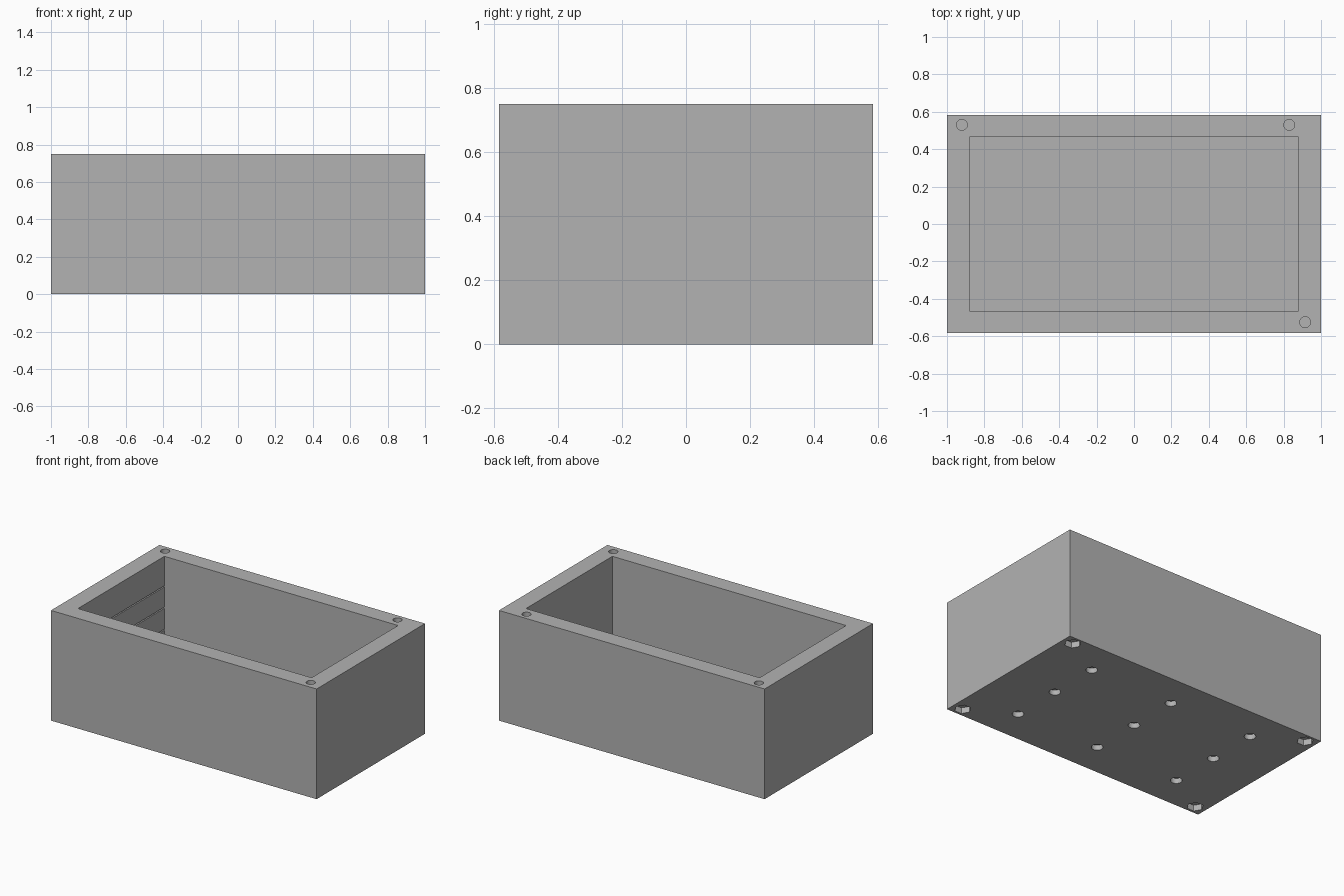
import bpy
import math

cube = bpy.data.objects.get("Cube")
if cube:
    bpy.data.objects.remove(cube, do_unlink=True)

LENGTH, WIDTH, HEIGHT = 2.0, 1.166, 0.75
INNER_X, INNER_Y, FLOOR = 0.88, 0.465, 0.12

grey = bpy.data.materials.new("plain_grey")
grey.use_nodes = True
colour = (0.45, 0.45, 0.45, 1)
grey.diffuse_color = colour
grey.node_tree.nodes["Principled BSDF"].inputs["Base Color"].default_value = colour


def block(name, size, centre):
    bpy.ops.mesh.primitive_cube_add(size=1, location=centre)
    ob = bpy.context.object
    ob.name = name
    ob.scale = size
    bpy.ops.object.transform_apply(location=True, rotation=False, scale=True)
    return ob


def cylinder(name, x, y, low, high, radius, sides=24):
    bpy.ops.mesh.primitive_cylinder_add(
        vertices=sides, radius=radius, depth=high - low,
        location=(x, y, (low + high) / 2),
        rotation=(0, 0, math.pi / 2 if sides == 6 else 0))
    ob = bpy.context.object
    ob.name = name
    return ob


def cut(body, cutter):
    cutter.hide_render = True
    mod = body.modifiers.new("cut", 'BOOLEAN')
    mod.operation = 'DIFFERENCE'
    mod.solver = 'EXACT'
    mod.object = cutter
    bpy.context.view_layer.objects.active = body
    bpy.ops.object.modifier_apply(modifier=mod.name)
    bpy.data.objects.remove(cutter, do_unlink=True)


# Open box with a thick rim
box = block("box_body", (LENGTH, WIDTH, HEIGHT), (0, 0, HEIGHT / 2))
box.data.materials.append(grey)
cut(box, block("cavity", (2 * INNER_X, 2 * INNER_Y, 1), (0, 0, FLOOR + 0.5)))

# Fine grooves along the inside of one end wall
for z in (0.545, 0.4, 0.25):
    cut(box, block("wall_groove", (0.02, 2 * INNER_Y - 0.002, 0.008), (-INNER_X, 0, z)))

# Screw holes in the rim
for x, y in ((-0.92, 0.53), (0.83, 0.53), (0.915, -0.525)):
    cut(box, cylinder("rim_hole", x, y, 0.45, HEIGHT + 0.1, 0.029))

# Hexagonal nut recesses under the corners
for x in (-0.925, 0.925):
    for y in (-0.522, 0.522):
        cut(box, cylinder("nut_recess", x, y, -0.1, 0.04, 0.052, 6))

# Grid of shallow round recesses under the floor
for x in (-0.63, 0, 0.63):
    for y in (-0.35, 0, 0.35):
        cut(box, cylinder("floor_recess", x, y, -0.1, 0.035, 0.036))

# Smooth the hole walls and keep every edge crisp
bpy.ops.object.select_all(action='DESELECT')
box.select_set(True)
bpy.context.view_layer.objects.active = box
bpy.ops.object.shade_smooth_by_angle(angle=math.radians(30))
